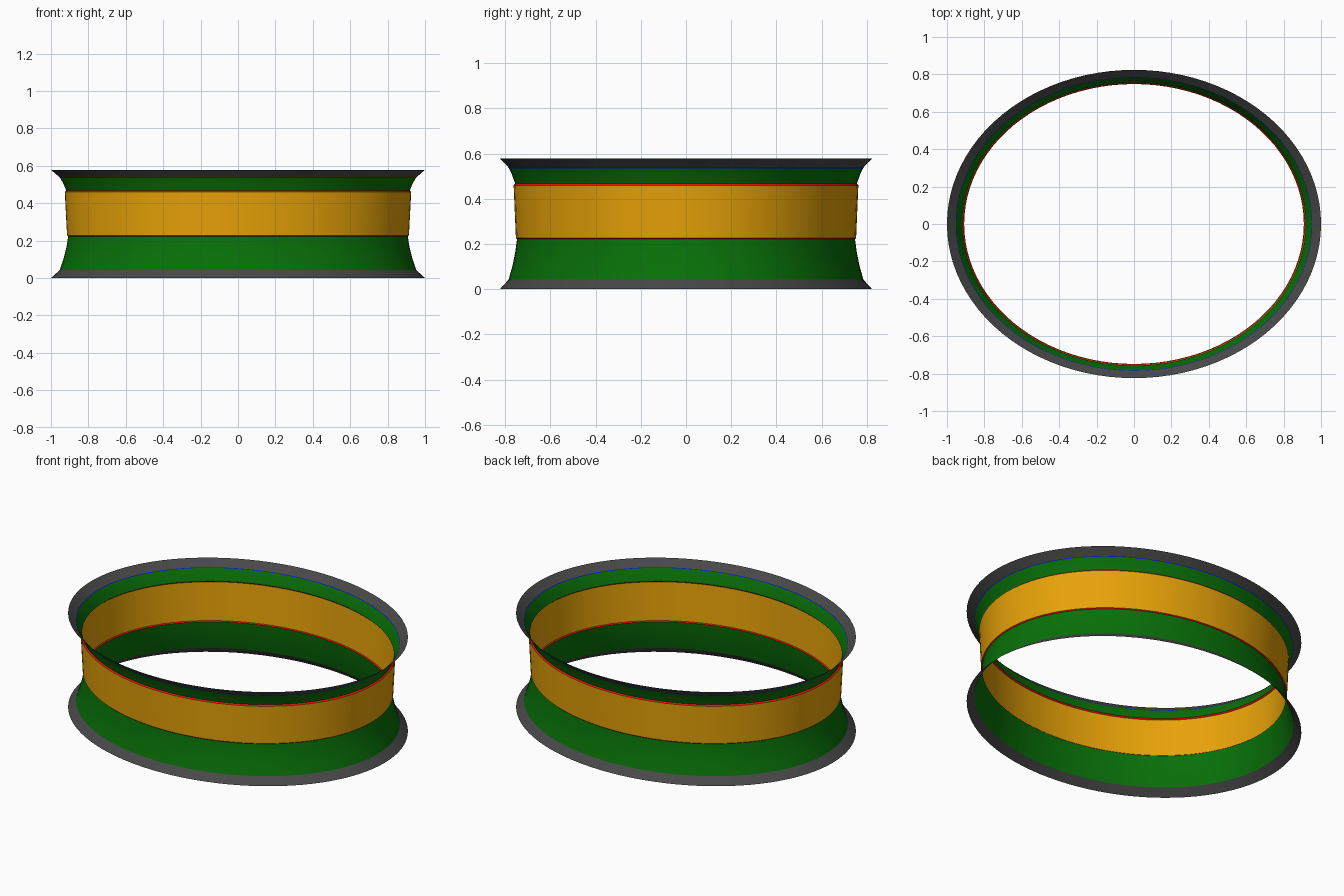
import bpy
import math

cube = bpy.data.objects.get("Cube")
if cube:
    bpy.data.objects.remove(cube, do_unlink=True)

SEGMENTS = 96
DEPTH = 0.824  # ratio of the oval's y radius to its x radius


def make_material(name, srgb):
    colour = [(c / 255) ** 2.2 for c in srgb] + [1.0]
    mat = bpy.data.materials.new(name)
    mat.use_nodes = True
    mat.diffuse_color = colour
    mat.node_tree.nodes["Principled BSDF"].inputs["Base Color"].default_value = colour
    return mat


def oval_band(name, profile, mat):
    """Sweep an open (radius, height) profile around the oval, facing outward."""
    verts, faces = [], []
    for r, z in profile:
        for i in range(SEGMENTS):
            a = math.tau * i / SEGMENTS
            verts.append((r * math.cos(a), r * DEPTH * math.sin(a), z))
    for row in range(len(profile) - 1):
        for i in range(SEGMENTS):
            j = (i + 1) % SEGMENTS
            low, high = row * SEGMENTS, (row + 1) * SEGMENTS
            faces.append((low + i, low + j, high + j, high + i))
    mesh = bpy.data.meshes.new(name)
    mesh.from_pydata(verts, [], faces)
    mesh.materials.append(mat)
    obj = bpy.data.objects.new(name, mesh)
    bpy.context.collection.objects.link(obj)
    bpy.ops.object.select_all(action="DESELECT")
    obj.select_set(True)
    bpy.context.view_layer.objects.active = obj
    bpy.ops.object.shade_smooth_by_angle(angle=math.radians(30))


grey = make_material("dark grey", (74, 74, 74))
green = make_material("deep green", (17, 112, 17))
orange = make_material("amber", (236, 165, 17))
red = make_material("red", (235, 30, 20))
blue = make_material("blue", (20, 20, 235))

# Flared rims
oval_band("lower_rim", [(1.0, 0), (0.953, 0.042)], grey)
oval_band("upper_rim", [(0.953, 0.538), (1.0, 0.578)], grey)

# Sloping walls
oval_band("lower_wall", [(0.953, 0.042), (0.932, 0.105), (0.917, 0.165), (0.908, 0.222)], green)
oval_band("upper_wall", [(0.918, 0.467), (0.934, 0.505), (0.951, 0.535)], green)

# Central band, standing slightly proud of the walls
oval_band("centre_band", [(0.914, 0.227), (0.926, 0.46)], orange)

# Narrow ledges and seam between the bands
oval_band("lower_ledge", [(0.908, 0.222), (0.914, 0.227)], red)
oval_band("upper_ledge", [(0.926, 0.46), (0.918, 0.467)], red)
oval_band("upper_seam", [(0.951, 0.535), (0.953, 0.538)], blue)
